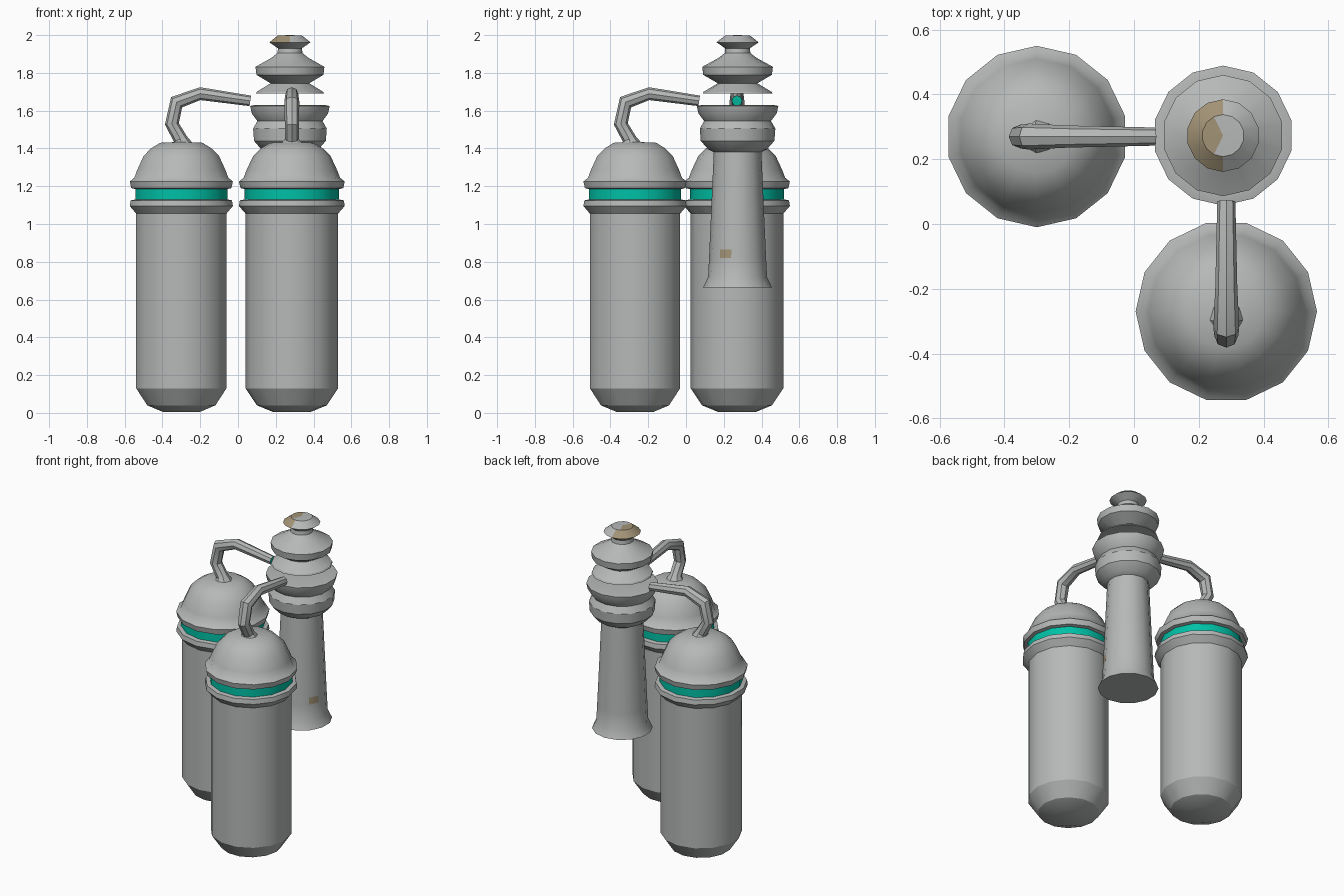
import bpy, bmesh, math
from mathutils import Vector

if "Cube" in bpy.data.objects:
    bpy.data.objects.remove(bpy.data.objects["Cube"])


def mat(name, rgb):
    m = bpy.data.materials.new(name)
    m.diffuse_color = (*rgb, 1)
    m.use_nodes = True
    m.node_tree.nodes["Principled BSDF"].inputs["Base Color"].default_value = m.diffuse_color
    return m


GREY = mat("grey metal", (0.47, 0.48, 0.48))
TEAL = mat("teal glow", (0.0, 0.53, 0.38))
RUST = mat("tan wear", (0.36, 0.29, 0.18))


def finish(bm, name, rule=None):
    bmesh.ops.recalc_face_normals(bm, faces=bm.faces)
    if rule:
        for f in bm.faces:
            f.material_index = rule(f.calc_center_median())
    me = bpy.data.meshes.new(name)
    bm.to_mesh(me)
    bm.free()
    for m in (GREY, TEAL, RUST):
        me.materials.append(m)
    ob = bpy.data.objects.new(name, me)
    bpy.context.collection.objects.link(ob)
    bpy.ops.object.select_all(action='DESELECT')
    ob.select_set(True)
    bpy.context.view_layer.objects.active = ob
    bpy.ops.object.shade_smooth_by_angle(angle=math.radians(32))
    return ob


def skin(bm, rings):
    # quads between successive rings; single-vertex rings become fans
    for a, b in zip(rings, rings[1:]):
        n = max(len(a), len(b))
        for i in range(n):
            j = (i + 1) % n
            vs = [a[i % len(a)], a[j % len(a)], b[j % len(b)], b[i % len(b)]]
            bm.faces.new(list(dict.fromkeys(vs)))


def lathe(name, profile, cx, cy, sides=14, phase=0.0, rule=None):
    bm = bmesh.new()
    rings = []
    for r, z in profile:
        n = sides if r > 0 else 1
        rings.append([bm.verts.new((cx + r * math.cos(phase + i * math.tau / sides),
                                    cy + r * math.sin(phase + i * math.tau / sides), z))
                      for i in range(n)])
    skin(bm, rings)
    return finish(bm, name, rule)


def tube(name, path, origin, direction, sides=8):
    # path rows: distance along direction, height, radius
    bm = bmesh.new()
    d = Vector((*direction, 0))
    side = Vector((-direction[1], direction[0], 0))
    pts = [Vector((*origin, 0)) + d * s + Vector((0, 0, z)) for s, z, r in path]
    rings = []
    for k, p in enumerate(pts):
        t = (pts[min(k + 1, len(pts) - 1)] - pts[max(k - 1, 0)]).normalized()
        up = t.cross(side)
        r = path[k][2]
        rings.append([bm.verts.new(p + r * (math.cos(i * math.tau / sides) * side
                                            + math.sin(i * math.tau / sides) * up))
                      for i in range(sides)])
    skin(bm, rings)
    bm.faces.new(rings[0])
    cap = bm.faces.new(rings[-1])
    cap.material_index = 1      # glowing outlet
    return finish(bm, name)


# Tanks with a glowing band, each with a bent pipe to the column
tank = [(0, 0.005), (0.10, 0.005), (0.185, 0.04), (0.245, 0.13), (0.245, 1.055),
        (0.28, 1.095), (0.275, 1.125), (0.25, 1.13), (0.25, 1.185), (0.272, 1.19),
        (0.28, 1.225), (0.255, 1.245), (0.24, 1.285), (0.205, 1.36), (0.165, 1.40),
        (0.115, 1.43), (0, 1.435)]
pipe = [(0.0, 1.42, 0.06), (-0.005, 1.45, 0.037), (-0.05, 1.53, 0.037),
        (-0.025, 1.645, 0.04), (0.10, 1.69, 0.034), (0.365, 1.652, 0.028)]
band = lambda c: 1 if 1.131 < c.z < 1.184 else 0

for label, c, d, ph in (("left", (-0.30, 0.27), (1, 0), math.pi / 2),
                        ("front", (0.285, -0.27), (0, 1), 0.0)):
    lathe(label + "_tank", tank, *c, phase=ph, rule=band)
    o = (c[0], c[1]) if d[0] else (c[0], c[1] - 0.025)
    tube(label + "_pipe", pipe, o, d)

# Central column with flared foot and bulged collar
CX, CY = 0.275, 0.273
column = [(0, 0.665), (0.182, 0.665), (0.156, 0.72), (0.151, 0.82), (0.149, 0.865),
          (0.126, 1.38), (0.155, 1.395), (0.195, 1.44), (0.2, 1.505), (0.177, 1.545),
          (0.207, 1.585), (0.216, 1.625), (0.19, 1.63), (0, 1.62)]


def wear(c):
    a = math.degrees(math.atan2(c.y - CY, c.x - CX))
    return 2 if 0.82 < c.z < 0.865 and -38 < a < -13 else 0


lathe("column", column, CX, CY, phase=math.pi / 14, rule=wear)

# Stacked finial floating above the collar, worn on one half of the knob
finial = [(0, 1.69), (0.185, 1.69), (0.18, 1.70), (0.105, 1.745), (0.182, 1.79),
          (0.187, 1.832), (0.10, 1.88), (0.068, 1.905), (0.065, 1.93), (0.112, 1.962),
          (0.065, 1.998), (0, 2.0)]
lathe("finial", finial, CX, CY, phase=math.pi / 14,
      rule=lambda c: 2 if c.z > 1.965 and c.x < CX - 0.015 else 0)
